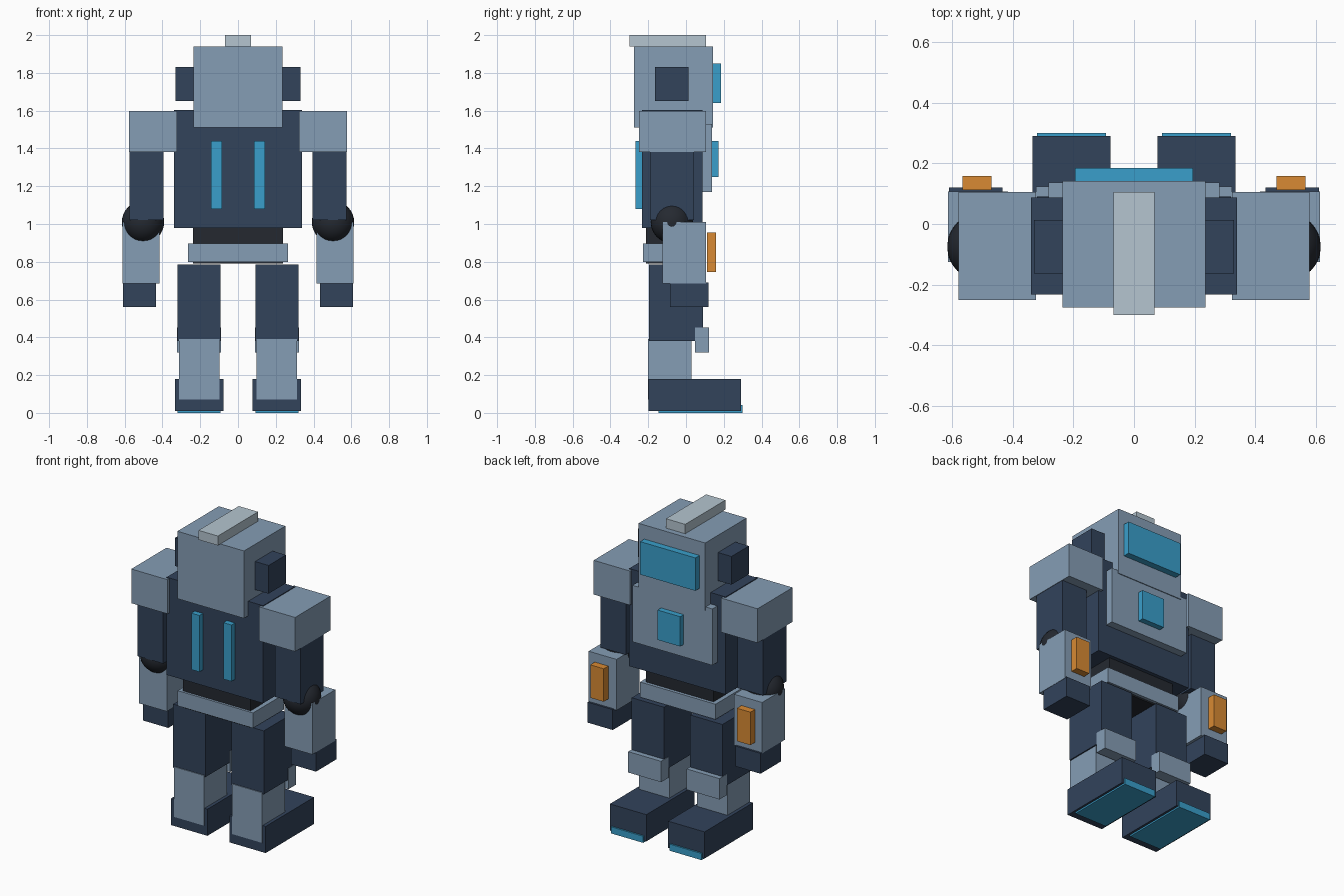
import bpy, math

if "Cube" in bpy.data.objects:
    bpy.data.objects.remove(bpy.data.objects["Cube"])


def material(name, rgb):
    m = bpy.data.materials.new(name)
    m.diffuse_color = (*rgb, 1)
    m.use_nodes = True
    m.node_tree.nodes["Principled BSDF"].inputs["Base Color"].default_value = m.diffuse_color
    return m


LIGHT = material("light_armour", (0.235, 0.337, 0.462))
DARK = material("dark_armour", (0.032, 0.056, 0.105))
CYAN = material("cyan_glow", (0.042, 0.347, 0.597))
ORANGE = material("orange_panel", (0.687, 0.254, 0.033))
BLACK = material("black_joint", (0.018, 0.022, 0.030))
PALE = material("pale_crest", (0.46, 0.56, 0.63))


def box(name, x, y, z, mat):
    """Box between the given (low, high) limits on each axis."""
    spans = (x, y, z)
    bpy.ops.mesh.primitive_cube_add(size=1, location=[(a + b) / 2 for a, b in spans])
    ob = bpy.context.object
    ob.name = name
    ob.scale = [b - a for a, b in spans]
    bpy.ops.object.transform_apply(location=False, rotation=False, scale=True)
    ob.data.materials.append(mat)


def pair(name, x, y, z, mat):
    """The same box on both sides of the body."""
    box(name + "_right", x, y, z, mat)
    box(name + "_left", (-x[1], -x[0]), y, z, mat)


# Head
box("head", (-0.235, 0.235), (-0.275, 0.142), (1.51, 1.94), LIGHT)
box("crest", (-0.068, 0.068), (-0.30, 0.105), (1.94, 2.0), PALE)
box("visor", (-0.195, 0.195), (0.13, 0.184), (1.64, 1.85), CYAN)
pair("ear", (0.22, 0.33), (-0.163, 0.013), (1.65, 1.83), DARK)

# Torso
box("torso", (-0.34, 0.34), (-0.233, 0.087), (0.98, 1.603), DARK)
box("chest_plate", (-0.282, 0.282), (0.07, 0.137), (1.17, 1.53), LIGHT)
box("chest_lamp", (-0.08, 0.08), (0.12, 0.173), (1.25, 1.44), CYAN)
pair("vent", (0.085, 0.142), (-0.268, -0.22), (1.08, 1.44), CYAN)
box("waist", (-0.238, 0.238), (-0.213, 0.063), (0.79, 1.0), BLACK)
box("belt", (-0.266, 0.266), (-0.228, 0.083), (0.80, 0.897), LIGHT)

# Arms
pair("shoulder", (0.322, 0.578), (-0.25, 0.105), (1.38, 1.598), LIGHT)
pair("upper_arm", (0.395, 0.575), (-0.19, 0.043), (1.02, 1.40), DARK)
pair("forearm", (0.415, 0.612), (-0.125, 0.107), (0.685, 1.01), LIGHT)
pair("hand", (0.433, 0.61), (-0.085, 0.12), (0.56, 0.69), DARK)
pair("arm_panel", (0.47, 0.565), (0.112, 0.158), (0.745, 0.955), ORANGE)
for side, s in (("right", 1), ("left", -1)):
    bpy.ops.mesh.primitive_uv_sphere_add(segments=24, ring_count=16, radius=0.112,
                                         location=(s * 0.503, -0.075, 1.01),
                                         rotation=(0, math.pi / 2, 0))
    elbow = bpy.context.object
    elbow.name = "elbow_" + side
    elbow.data.materials.append(BLACK)
    bpy.ops.object.shade_smooth_by_angle()

# Legs
pair("thigh", (0.092, 0.32), (-0.197, 0.09), (0.38, 0.785), DARK)
pair("knee_guard", (0.09, 0.322), (0.048, 0.123), (0.32, 0.453), LIGHT)
pair("shin", (0.098, 0.312), (-0.202, 0.028), (0.07, 0.39), LIGHT)
pair("foot", (0.077, 0.334), (-0.198, 0.29), (0.01, 0.18), DARK)
pair("sole", (0.092, 0.32), (-0.145, 0.30), (0.0, 0.042), CYAN)
